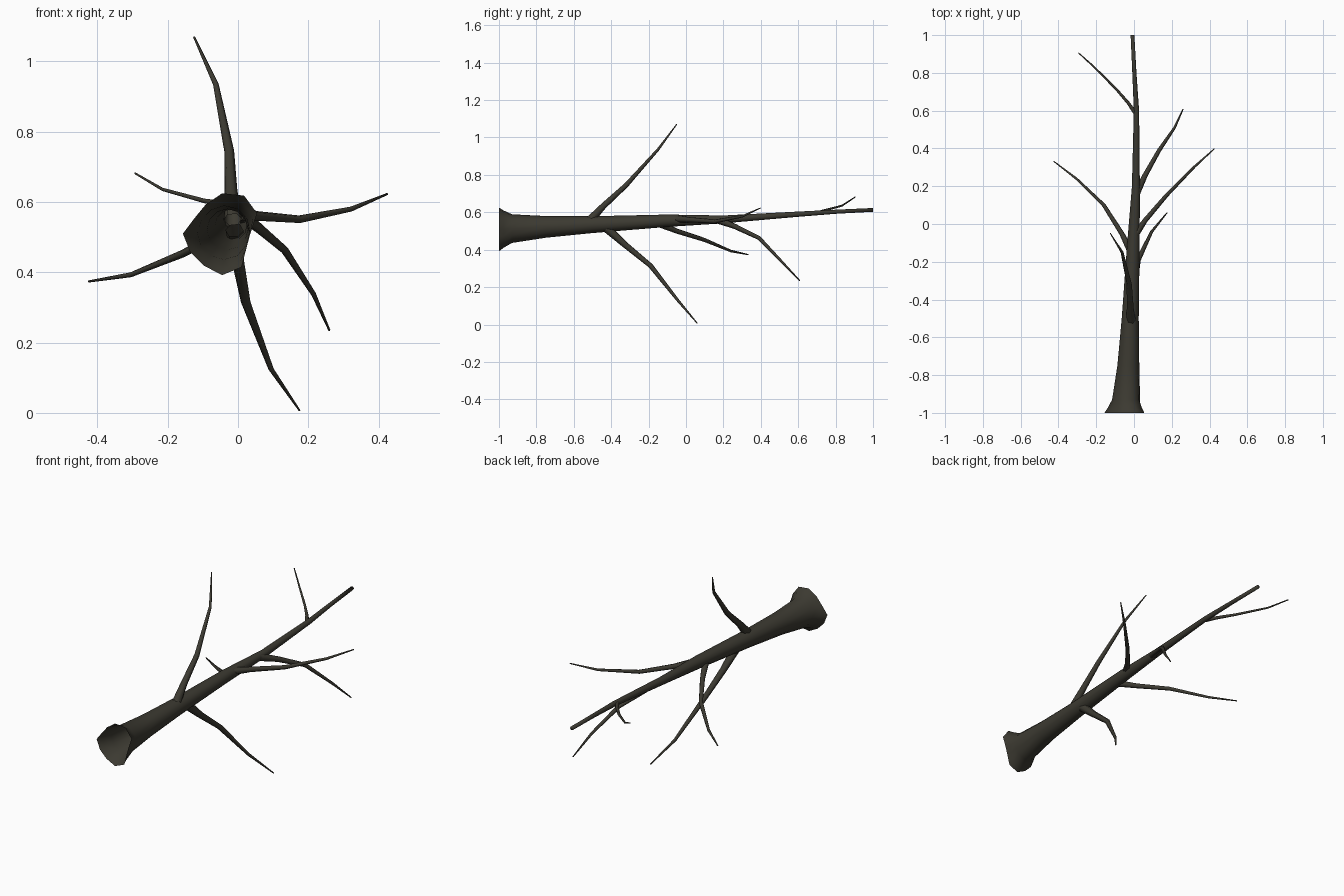
import bpy, bmesh, math
from mathutils import Vector

if "Cube" in bpy.data.objects:
    bpy.data.objects.remove(bpy.data.objects["Cube"])

bark = bpy.data.materials.new("dark bark")
bark.diffuse_color = (0.045, 0.042, 0.031, 1)
bark.use_nodes = True
bark.node_tree.nodes["Principled BSDF"].inputs["Base Color"].default_value = bark.diffuse_color


def make_object(name, rings, cap_end=True):
    """Skin a list of vertex rings into a tube."""
    bm = bmesh.new()
    loops = [[bm.verts.new(p) for p in ring] for ring in rings]
    n = len(loops[0])
    for a, b in zip(loops, loops[1:]):
        for i in range(n):
            j = (i + 1) % n
            bm.faces.new((a[i], a[j], b[j], b[i]))
    if cap_end:
        bm.faces.new(loops[-1])
    for f in bm.faces:
        f.smooth = True
    mesh = bpy.data.meshes.new(name)
    bm.to_mesh(mesh)
    bm.free()
    mesh.materials.append(bark)
    ob = bpy.data.objects.new(name, mesh)
    bpy.context.collection.objects.link(ob)
    return ob


def branch(name, points, radii, sides=6):
    """Tapered tube with rings square to the path."""
    pts = [Vector(p) for p in points]
    rings = []
    side = None
    for i, p in enumerate(pts):
        t = (pts[min(i + 1, len(pts) - 1)] - pts[max(i - 1, 0)]).normalized()
        if side is None:
            side = t.orthogonal()
        side = (side - t * side.dot(t)).normalized()
        up = t.cross(side)
        rings.append([p + radii[i] * (math.cos(a) * side + math.sin(a) * up)
                      for a in (2 * math.pi * k / sides for k in range(sides))])
    return make_object(name, rings)


# Trunk: lies along y, open at the flared root end; rows are y, x, z, radius, flare
root = [.08, .115, .125, .115, .095, .09, .112, .105, .105, .118, .11, .08]
rows = [(-1.0, -.045, .51, .074, 1), (-.975, -.043, .511, .074, .6),
        (-.93, -.04, .513, .071, .12), (-.75, -.03, .522, .058, 0),
        (-.5, -.02, .534, .045, 0), (-.1, -.003, .555, .033, 0),
        (.2, .01, .562, .021, 0), (.6, .013, .59, .014, 0),
        (.8, .002, .603, .011, 0), (1.0, -.008, .613, .010, 0)]
trunk_rings = []
for y, x, z, r, flare in rows:
    ring = []
    for k, big in enumerate(root):
        a = -2 * math.pi * k / 12
        rad = r + (big - r) * flare
        ring.append((x + rad * math.cos(a), y, z - rad * math.sin(a)))
    trunk_rings.append(ring)
make_object("trunk", trunk_rings)

# Branches: each starts inside the trunk and tapers to a tip
thick = [.026, .018, .014, .008, .003]
thin = [.020, .014, .011, .007, .003]
twig = [.012, .009, .007, .005, .003]
branch("upper_branch", [(-.015, -.52, .55), (-.02, -.44, .635), (-.025, -.32, .745),
                        (-.063, -.15, .935), (-.125, -.05, 1.07)], thick)
branch("lower_branch", [(-.01, -.43, .52), (.0, -.33, .43), (.022, -.19, .315),
                        (.094, -.04, .125), (.175, .06, .007)], thick)
branch("left_branch", [(-.01, -.16, .545), (-.065, -.05, .50), (-.16, .10, .452),
                       (-.305, .24, .393), (-.425, .332, .374)], thin)
branch("right_branch", [(.005, -.06, .565), (.06, .02, .56), (.175, .155, .551),
                        (.322, .305, .580), (.425, .398, .623)], thin)
branch("lower_right_branch", [(.012, .16, .562), (.06, .26, .525), (.133, .39, .463),
                              (.215, .51, .338), (.26, .608, .235)], thin)
branch("top_twig", [(.012, .58, .588), (-.03, .64, .593), (-.095, .715, .603),
                    (-.215, .835, .636), (-.293, .905, .682)], twig)
